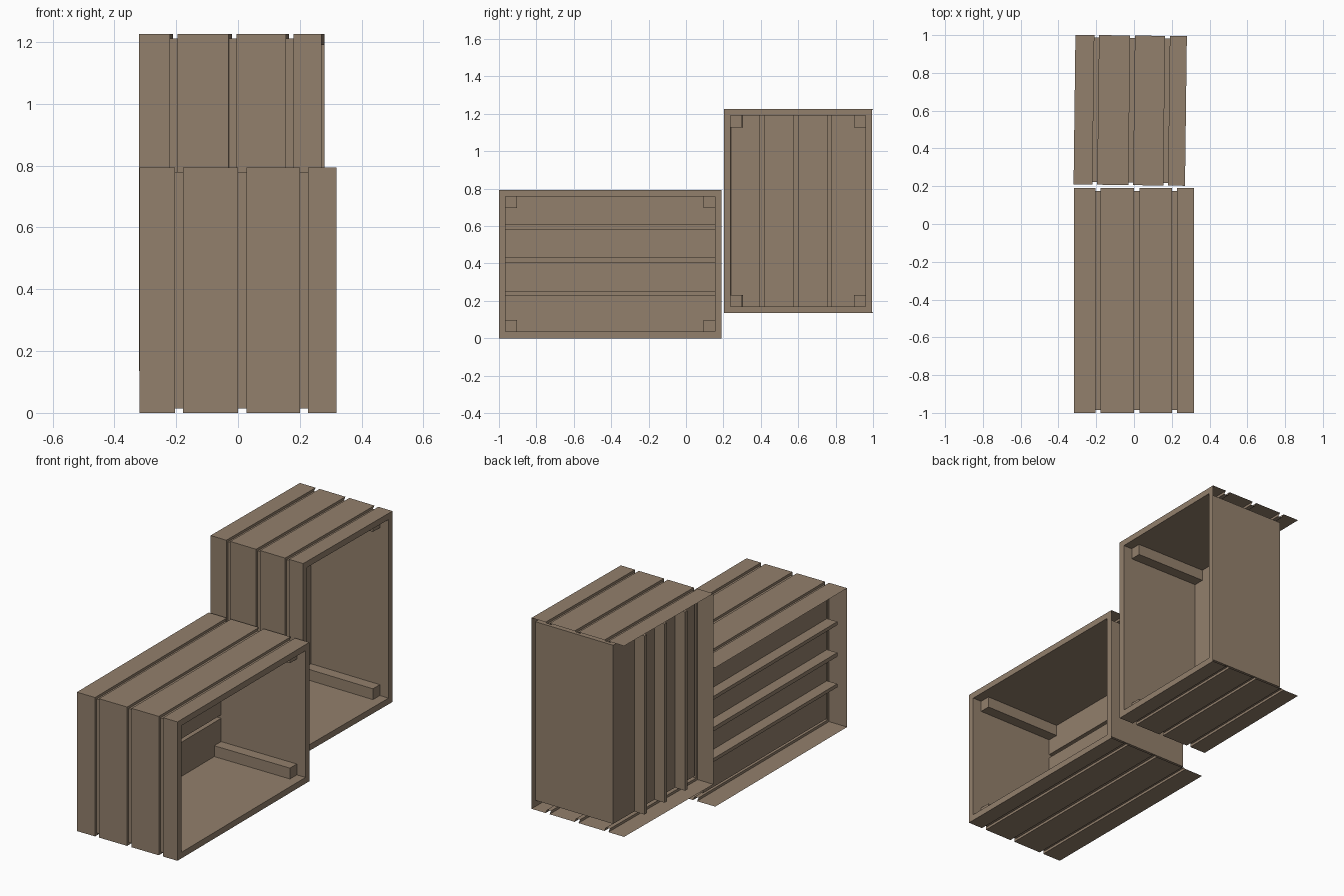
import bpy, bmesh
from mathutils import Matrix, Vector

if "Cube" in bpy.data.objects:
    bpy.data.objects.remove(bpy.data.objects["Cube"])

WALL, GROOVE = 0.035, 0.014

mat = bpy.data.materials.new("wood")
mat.diffuse_color = (0.29, 0.215, 0.15, 1)
mat.use_nodes = True
mat.node_tree.nodes["Principled BSDF"].inputs["Base Color"].default_value = mat.diffuse_color


def make(name, quads, matrix):
    """One object from a list of four-corner faces."""
    bm = bmesh.new()
    for q in quads:
        bm.faces.new([bm.verts.new(p) for p in q])
    bmesh.ops.remove_doubles(bm, verts=bm.verts, dist=1e-5)
    bmesh.ops.transform(bm, matrix=matrix, verts=bm.verts)
    me = bpy.data.meshes.new(name)
    bm.to_mesh(me)
    bm.free()
    me.materials.append(mat)
    ob = bpy.data.objects.new(name, me)
    bpy.context.collection.objects.link(ob)


def rect(y0, y1, z0, z1, inset=0.0):
    i = inset
    return [(y1 - i, z1 - i), (y0 + i, z1 - i), (y0 + i, z0 + i), (y1 - i, z0 + i)]


def band(path, xa, xb):
    """Strip of quads along a y-z path, spanning xa to xb."""
    return [[(xb, *p), (xa, *p), (xa, *q), (xb, *q)] for p, q in zip(path, path[1:])]


def ring(outer, inner, x, closed):
    """Flat strip at x between two y-z paths."""
    o, i = list(outer), list(inner)
    if closed:
        o, i = o + o[:1], i + i[:1]
    return [[(x, *o[k]), (x, *o[k + 1]), (x, *i[k + 1]), (x, *i[k])]
            for k in range(len(o) - 1)]


def crate(name, y0, y1, z0, z1, planks, back, gaps, slat_axis, matrix):
    outer, groove = rect(y0, y1, z0, z1), rect(y0, y1, z0, z1, GROOVE)
    inner = rect(y0, y1, z0, z1, WALL)
    x_open = planks[-1][1]

    # planks wrapping top, front and bottom, with edges down to the groove floor
    faces = []
    for n, (xa, xb) in enumerate(planks):
        faces += band(outer, xa, xb)
        if n:
            faces += [q[::-1] for q in ring(outer, groove, xa, False)]
        if n < len(planks) - 1:
            faces += ring(outer, groove, xb, False)
    make(name + "_planks", faces, matrix)

    # recessed strips between the planks
    faces = []
    for (_, xa), (xb, _) in zip(planks, planks[1:]):
        faces += band(groove, xa, xb)
    make(name + "_groove_strips", faces, matrix)

    # rim of the open side and inner lining
    faces = ring(outer, inner, x_open, True)
    faces += [q[::-1] for q in band(inner + inner[:1], back, x_open)]
    make(name + "_rim_and_lining", faces, matrix)

    # back slats with deep slots between them
    ya, yb, za, zb = y0 + WALL, y1 - WALL, z0 + WALL, z1 - WALL
    (s0, s1), (l0, l1) = ((ya, yb), (za, zb)) if slat_axis == 'z' else ((za, zb), (ya, yb))

    def pt(x, s, l):
        return (x, s, l) if slat_axis == 'z' else (x, l, s)

    deep = back - 0.065
    path = [(back, s0)]
    for a, b in gaps:
        path += [(back, a), (deep, a), (deep, b), (back, b)]
    path.append((back, s1))
    faces = [[pt(*p, l0), pt(*q, l0), pt(*q, l1), pt(*p, l1)] for p, q in zip(path, path[1:])]
    for a, b in gaps:
        for l in (l0, l1):
            faces.append([pt(back, a, l), pt(back, b, l), pt(deep, b, l), pt(deep, a, l)])
    if slat_axis == 'y':
        faces = [q[::-1] for q in faces]
    make(name + "_back_slats", faces, matrix)

    # corner cleats, open where they meet the walls
    c, xe = 0.062, x_open - 0.055
    faces = []
    for y, sy in ((ya, 1), (yb, -1)):
        for z, sz in ((za, 1), (zb, -1)):
            yi, zi = y + sy * c, z + sz * c
            new = band([(y, zi), (yi, zi), (yi, z)], back, xe)
            new.append([(xe, y, z), (xe, y, zi), (xe, yi, zi), (xe, yi, z)])
            if sy * sz > 0:
                new = [q[::-1] for q in new[:2]] + [new[2][::-1]]
            faces += new
    make(name + "_corner_cleats", faces, matrix)


# lying crate
crate("low_crate", -1.0, 0.19, 0.0, 0.793,
      [(-0.318, -0.203), (-0.178, 0.0), (0.028, 0.2), (0.227, 0.318)],
      -0.215, [(0.23, 0.25), (0.405, 0.428), (0.585, 0.605)], 'y', Matrix())

# upright crate, turned very slightly
crate("tall_crate", -0.396, 0.396, 0.135, 1.225,
      [(-0.295, -0.195), (-0.17, -0.005), (0.02, 0.18), (0.205, 0.295)],
      -0.2, [(-0.21, -0.187), (-0.027, -0.005), (0.152, 0.173)], 'z',
      Matrix.Translation(Vector((-0.02, 0.602, 0))) @ Matrix.Rotation(-0.0125, 4, 'Z'))
